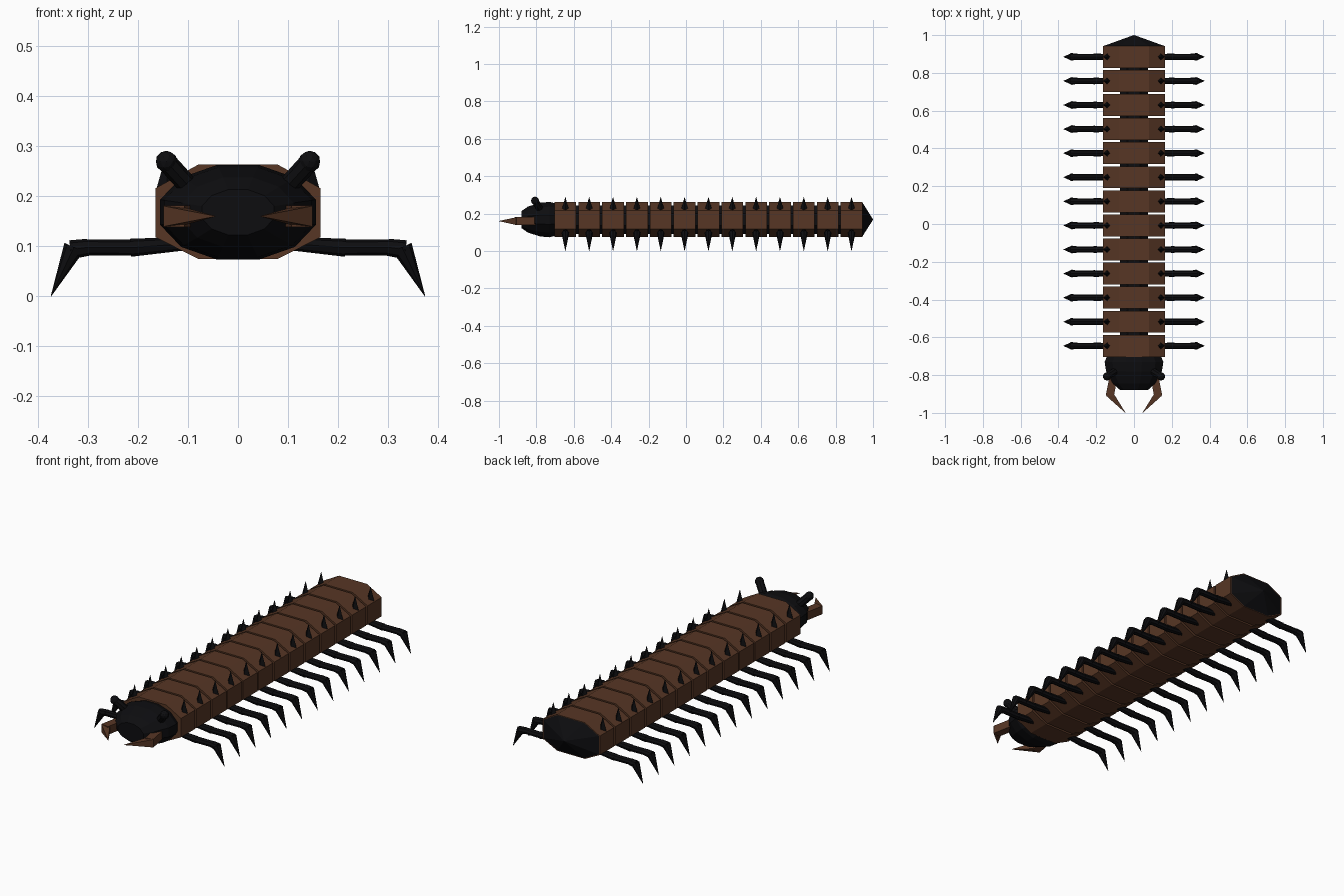
import bpy, bmesh, math
from mathutils import Vector

cube = bpy.data.objects.get("Cube")
if cube:
    bpy.data.objects.remove(cube)


def material(name, rgb):
    m = bpy.data.materials.new(name)
    m.use_nodes = True
    m.diffuse_color = (*rgb, 1)
    bsdf = m.node_tree.nodes["Principled BSDF"]
    bsdf.inputs["Base Color"].default_value = (*rgb, 1)
    bsdf.inputs["Roughness"].default_value = 0.8
    return m


BROWN = material("shell brown", (0.095, 0.037, 0.018))
BLACK = material("chitin black", (0.004, 0.004, 0.005))
MID = 0.168  # height of the body axis


def loft(bm, rings):
    """Skin equal rings of points and close both ends."""
    loops = [[bm.verts.new(p) for p in r] for r in rings]
    for a, b in zip(loops, loops[1:]):
        for i in range(len(a)):
            j = (i + 1) % len(a)
            bm.faces.new((a[i], a[j], b[j], b[i]))
    bm.faces.new(loops[0][::-1])
    bm.faces.new(loops[-1])


def limb(bm, a, b, ra, rb, sides=8, turn=0.0):
    """Tapered bar from a to b; a tiny end radius gives a spike."""
    a, b = Vector(a), Vector(b)
    d = (b - a).normalized()
    u = d.cross((0, 1, 0) if abs(d.y) < 0.7 else (0, 0, 1)).normalized()
    v = d.cross(u)
    ang = [turn + math.tau * i / sides for i in range(sides)]
    loft(bm, [[p + r * (math.cos(t) * u + math.sin(t) * v) for t in ang]
              for p, r in ((a, ra), (b, rb))])


def finish(name, bm, mat, mirrored=False):
    bmesh.ops.remove_doubles(bm, verts=bm.verts, dist=0.00001)
    bmesh.ops.recalc_face_normals(bm, faces=bm.faces)
    me = bpy.data.meshes.new(name)
    bm.to_mesh(me)
    bm.free()
    me.materials.append(mat)
    ob = bpy.data.objects.new(name, me)
    bpy.context.collection.objects.link(ob)
    if mirrored:
        ob.modifiers.new("mirror", 'MIRROR').use_mirror_merge = False
    return ob


def oval(y, rx, rz, sides=12):
    ang = [math.tau * (i + 0.5) / sides for i in range(sides)]
    return [(rx * math.cos(t), y, MID + rz * math.sin(t)) for t in ang]


def shell(y, s=1.0):
    """Eight-sided shell outline."""
    half = [(0.08, -0.093), (0.165, -0.05), (0.165, 0.048), (0.08, 0.095)]
    pts = half + [(-x, z) for x, z in reversed(half)]
    return [(x * s, y, MID + z * s) for x, z in pts]


centres = [-0.645 + 0.1275 * i for i in range(13)]

# Body segments, each with a pair of legs and a pair of back spines
for i, y in enumerate(centres, 1):
    bm = bmesh.new()
    loft(bm, [shell(y - 0.058), shell(y + 0.058)])
    finish(f"body_segment_{i}", bm, BROWN)

    bm = bmesh.new()
    limb(bm, (0.07, y, 0.108), (0.215, y, 0.097), 0.012, 0.018)
    limb(bm, (0.2, y, 0.097), (0.315, y, 0.098), 0.016, 0.016)
    limb(bm, (0.3, y, 0.098), (0.335, y, 0.093), 0.017, 0.019)
    limb(bm, (0.328, y, 0.098), (0.374, y, 0.0), 0.021, 0.0005)
    finish(f"leg_pair_{i}", bm, BLACK, True)

    bm = bmesh.new()
    limb(bm, (0.142, y, 0.215), (0.142, y, 0.288), 0.021, 0.0005, 4)
    finish(f"spine_pair_{i}", bm, BLACK, True)

# Inner core showing in the gaps
bm = bmesh.new()
loft(bm, [oval(y, 0.08, 0.082, 8) for y in (-0.68, 0.92)])
finish("inner_core", bm, BLACK)

# Pointed tail
bm = bmesh.new()
loft(bm, [shell(0.941), shell(1.0, 0.01)])
finish("tail", bm, BLACK)

# Rounded head
bm = bmesh.new()
loft(bm, [oval(*r) for r in ((-0.88, 0.075, 0.047), (-0.845, 0.115, 0.072),
                             (-0.78, 0.153, 0.093), (-0.73, 0.161, 0.098),
                             (-0.66, 0.13, 0.08))])
finish("head", bm, BLACK)

# Eye stalks with rounded tips
bm = bmesh.new()
root, tip = Vector((0.085, -0.77, 0.205)), Vector((0.143, -0.807, 0.269))
limb(bm, root, tip, 0.02, 0.02)
end = bmesh.ops.create_icosphere(bm, subdivisions=2, radius=0.022)
bmesh.ops.translate(bm, verts=end["verts"], vec=tip)
finish("eye_stalks", bm, BLACK, True)

# Mandibles: square base bar and hooked point
bm = bmesh.new()
limb(bm, (0.105, -0.79, 0.16), (0.128, -0.91, 0.16), 0.03, 0.03, 4, math.pi / 4)
limb(bm, (0.133, -0.895, 0.16), (0.046, -0.999, 0.16), 0.029, 0.001, 4, math.pi / 4)
finish("mandibles", bm, BROWN, True)
